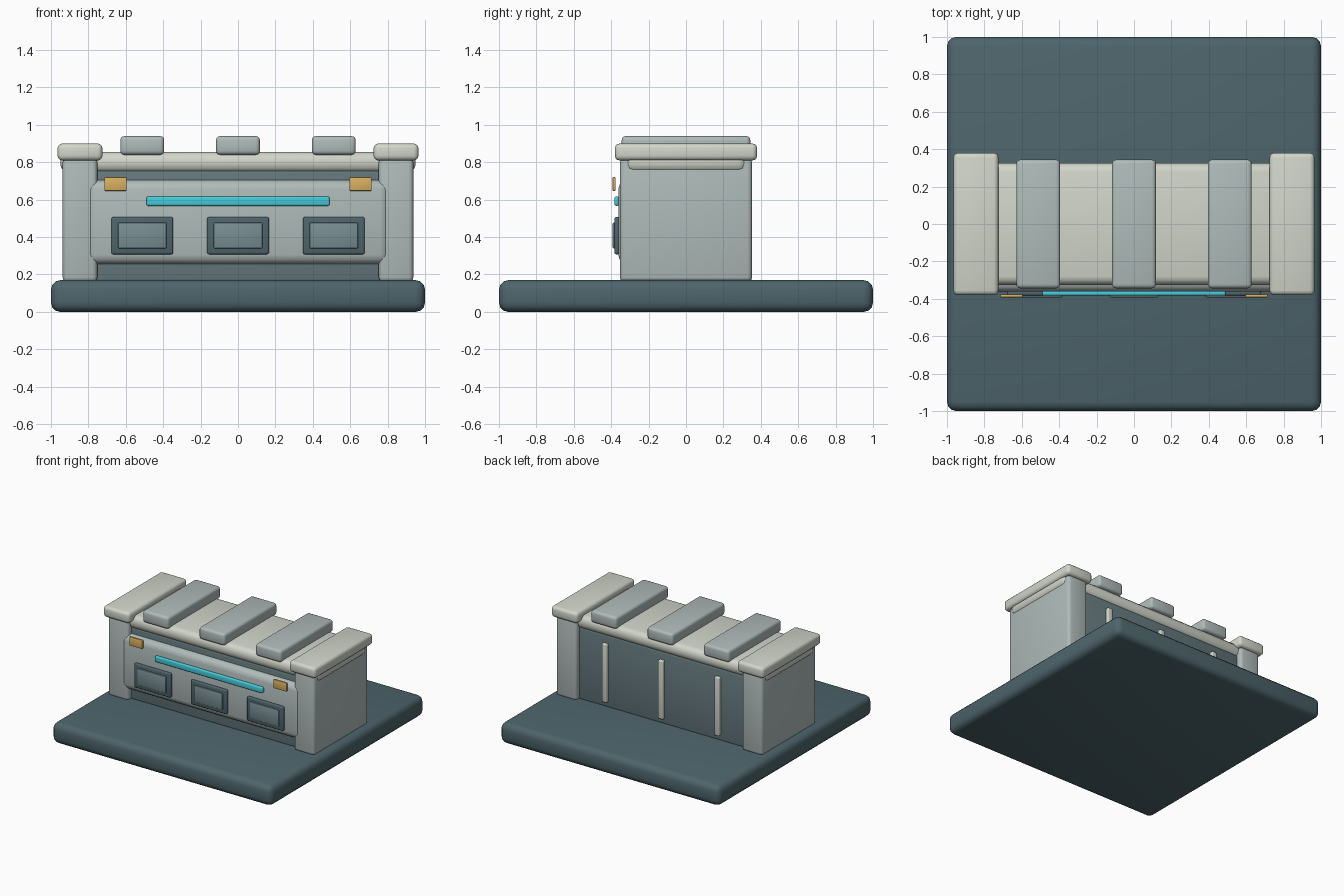
import bpy, math

if "Cube" in bpy.data.objects:
    bpy.data.objects.remove(bpy.data.objects["Cube"])


def material(name, rgb):
    m = bpy.data.materials.new(name)
    m.diffuse_color = (*rgb, 1)
    m.use_nodes = True
    m.node_tree.nodes["Principled BSDF"].inputs["Base Color"].default_value = m.diffuse_color
    return m


DARK = material("dark_slate", (0.075, 0.13, 0.15))
SLATE = material("slate", (0.13, 0.19, 0.21))
GLASS = material("pane_grey", (0.19, 0.27, 0.29))
STEEL = material("steel", (0.43, 0.50, 0.49))
PALE = material("pale", (0.64, 0.67, 0.59))
CYAN = material("cyan", (0.06, 0.60, 0.70))
AMBER = material("amber", (0.70, 0.44, 0.12))


def box(name, x, y, z, mat, bevel, segments=3):
    """Rounded box spanning the given (min, max) ranges."""
    spans = (x, y, z)
    bpy.ops.mesh.primitive_cube_add(size=1, location=[(a + b) / 2 for a, b in spans])
    ob = bpy.context.object
    ob.name = name
    ob.scale = [b - a for a, b in spans]
    bpy.ops.object.transform_apply(location=False, rotation=False, scale=True)
    mod = ob.modifiers.new("rounding", 'BEVEL')
    mod.width = bevel
    mod.segments = segments
    bpy.ops.object.modifier_apply(modifier=mod.name)
    bpy.ops.object.shade_smooth_by_angle(angle=math.radians(35))
    ob.data.materials.append(mat)
    return ob


def mid(c, width):
    return (c - width / 2, c + width / 2)


# Ground slab and main body
box("base", (-1, 1), (-1, 1), (0, 0.17), DARK, 0.05)
box("core", (-0.82, 0.82), (-0.31, 0.31), (0.15, 0.77), SLATE, 0.03)
box("front_panel", (-0.81, 0.81), (-0.362, -0.25), (0.255, 0.705), STEEL, 0.05)
box("roof", (-0.95, 0.95), (-0.325, 0.325), (0.745, 0.855), PALE, 0.045)

# End walls, their caps and the amber lamps
for side, label in ((-1, "left"), (1, "right")):
    box(label + "_end_wall", mid(side * 0.845, 0.185), (-0.353, 0.353), (0.16, 0.825), STEEL, 0.025)
    box(label + "_end_cap", mid(side * 0.845, 0.24), (-0.38, 0.38), (0.81, 0.90), PALE, 0.025)
    box(label + "_lamp", mid(side * 0.655, 0.12), (-0.393, -0.376), (0.647, 0.72), AMBER, 0.005, 2)

# Light strip across the front
box("light_strip", (-0.49, 0.49), (-0.383, -0.358), (0.567, 0.617), CYAN, 0.01)

# Three repeated bays: roof rib, framed pane in front, batten behind
for i, x in enumerate((-0.512, 0, 0.512)):
    n = str(i + 1)
    box("roof_rib_" + n, mid(x, 0.235), (-0.344, 0.344), (0.84, 0.94), STEEL, 0.022)
    box("pane_frame_" + n, mid(x, 0.33), (-0.383, -0.355), (0.308, 0.507), DARK, 0.01)
    box("pane_" + n, mid(x, 0.26), (-0.392, -0.37), (0.34, 0.477), GLASS, 0.006, 2)
    box("back_batten_" + n, mid(x, 0.045), (0.29, 0.335), (0.21, 0.69), PALE, 0.008)
